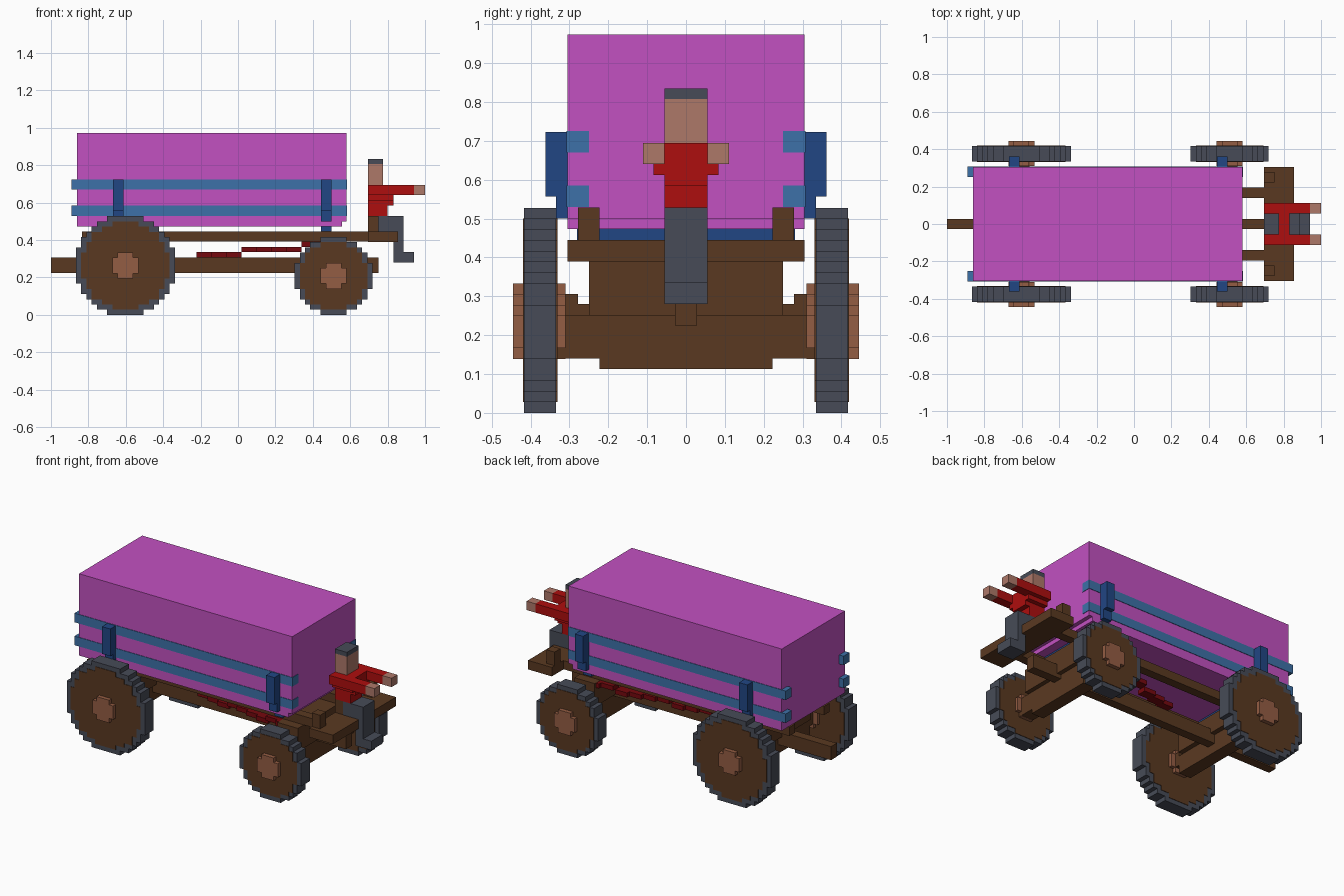
import bpy, bmesh, math

cube = bpy.data.objects.get("Cube")
if cube:
    bpy.data.objects.remove(cube, do_unlink=True)

U = 1 / 36  # block size


def material(name, rgb):
    lin = [(c / 255 / 12.92 if c < 11 else ((c / 255 + 0.055) / 1.055) ** 2.4) for c in rgb] + [1]
    m = bpy.data.materials.new(name)
    m.use_nodes = True
    m.diffuse_color = lin
    m.node_tree.nodes["Principled BSDF"].inputs["Base Color"].default_value = lin
    return m


PURPLE = material("purple canvas", (194, 81, 193))
BROWN = material("brown wood", (90, 57, 33))
GRAY = material("slate gray", (71, 75, 87))
RED = material("red cloth", (174, 14, 14))
DARK_RED = material("dark red paint", (118, 8, 14))
NAVY = material("dark blue", (33, 70, 132))
BLUE = material("light blue", (61, 113, 168))
SKIN = material("skin", (174, 120, 105))
HUB = material("hub wood", (148, 93, 67))


def finish(name, bm, mat):
    bmesh.ops.recalc_face_normals(bm, faces=bm.faces)
    me = bpy.data.meshes.new(name)
    bm.to_mesh(me)
    bm.free()
    me.materials.append(mat)
    ob = bpy.data.objects.new(name, me)
    bpy.context.collection.objects.link(ob)
    return ob


def boxes(name, mat, parts, mirror=False):
    """Each part is (x0, x1, y0, y1, z0, z1); mirror repeats it across y = 0."""
    bm = bmesh.new()
    for x0, x1, y0, y1, z0, z1 in parts:
        for ya, yb in [(y0, y1)] + ([(-y1, -y0)] if mirror else []):
            vs = bmesh.ops.create_cube(bm, size=1)["verts"]
            for v in vs:
                v.co = ((x0 + x1) / 2 + v.co.x * (x1 - x0),
                        (ya + yb) / 2 + v.co.y * (yb - ya),
                        (z0 + z1) / 2 + v.co.z * (z1 - z0))
    return finish(name, bm, mat)


def block_disc(name, mat, cx, cz, n, y0, y1):
    """Prism with a stepped circular outline of radius n + 0.5 blocks."""
    right = []
    for j in range(-n, n + 1):
        w = math.floor(math.sqrt((n + 0.5) ** 2 - j * j)) + 0.5
        right += [(w, j - 0.5), (w, j + 0.5)]
    outline = []
    for p in right + [(-a, b) for a, b in reversed(right)]:
        if not outline or p != outline[-1]:
            outline.append(p)
    bm = bmesh.new()
    face = bm.faces.new([bm.verts.new((cx + a * U, y0, cz + b * U)) for a, b in outline])
    ext = bmesh.ops.extrude_face_region(bm, geom=[face])["geom"]
    verts = [g for g in ext if isinstance(g, bmesh.types.BMVert)]
    bmesh.ops.translate(bm, verts=verts, vec=(0, y1 - y0, 0))
    return finish(name, bm, mat)


# Wheels: tyre, wooden disc and hub
for axle, cx, n in (("rear", -0.602, 9), ("front", 0.511, 7)):
    cz = (n + 0.5) * U
    for side, s in (("left", 1), ("right", -1)):
        name = f"{axle}_{side}_wheel"
        block_disc(name + "_tyre", GRAY, cx, cz, n, s * 0.334, s * 0.417)
        block_disc(name + "_disc", BROWN, cx, cz, n - 1, s * 0.331, s * 0.420)
        block_disc(name + "_hub", HUB, cx, cz, 2, s * 0.31, s * 0.445)

# Undercarriage
boxes("centre_pole", BROWN, [(-1, 0.75, -0.028, 0.028, 0.225, 0.308)])
boxes("side_rails", BROWN, [(-0.835, 0.70, 0.139, 0.194, 0.392, 0.445)], mirror=True)
boxes("front_axle", BROWN, [(0.47, 0.553, -0.333, 0.333, 0.14, 0.25),
                            (0.47, 0.553, -0.222, 0.222, 0.113, 0.14)])
boxes("front_bolster", BROWN, [(0.442, 0.58, -0.25, 0.25, 0.25, 0.392)])
boxes("rear_axle", BROWN, [(-0.643, -0.56, -0.28, 0.28, 0.17, 0.28)])
boxes("rear_axle_ends", BROWN, [(-0.643, -0.56, 0.278, 0.333, 0.222, 0.306)], mirror=True)
boxes("rear_bolster", BROWN, [(-0.67, -0.53, -0.25, 0.25, 0.28, 0.392)])

# Stepped brace bars that spread from the pole towards the front axle
steps = []
count = 9
for i in range(count):
    x0 = -0.222 + i * 0.0803
    y = 0.045 + i * 0.0208
    z = 0.308 + (U if x0 > -0.05 else 0) + (U if x0 > 0.29 else 0)
    steps.append((x0, x0 + 0.0803, y - 0.028, y + 0.028, z, z + U))
boxes("brace_bars", DARK_RED, steps, mirror=True)

# Driver's platform with corner blocks
boxes("driver_platform", BROWN, [(0.694, 0.855, -0.305, 0.305, 0.39, 0.445)])
boxes("platform_blocks", BROWN, [(0.694, 0.75, 0.222, 0.278, 0.445, 0.528)], mirror=True)
boxes("driver_seat", BROWN, [(0.694, 0.75, -0.053, 0.053, 0.445, 0.528)])

# Cargo box
boxes("cargo_box", PURPLE, [(-0.861, 0.555, -0.305, 0.305, 0.473, 0.973),
                            (0.555, 0.58, -0.305, 0.305, 0.50, 0.973)])
boxes("side_slats", BLUE, [(-0.89, 0.583, 0.25, 0.308, 0.53, 0.585),
                           (-0.89, 0.583, 0.25, 0.308, 0.67, 0.725)], mirror=True)

# Blue cradles holding the box
for label, x0 in (("rear", -0.667), ("front", 0.443)):
    x1 = x0 + 0.056
    boxes(label + "_cradle_bar", NAVY, [(x0, x1, -0.28, 0.28, 0.445, 0.50)])
    boxes(label + "_cradle_posts", NAVY, [(x0, x1, 0.305, 0.361, 0.557, 0.723),
                                          (x0, x1, 0.275, 0.334, 0.50, 0.557)], mirror=True)

# Driver
boxes("driver_legs", GRAY, [(0.75, 0.885, -0.055, 0.055, 0.43, 0.528),
                            (0.832, 0.885, -0.055, 0.055, 0.28, 0.44),
                            (0.832, 0.94, -0.055, 0.055, 0.28, 0.335)])
boxes("driver_torso", RED, [(0.694, 0.80, -0.055, 0.055, 0.528, 0.585),
                            (0.694, 0.832, -0.055, 0.055, 0.585, 0.64),
                            (0.694, 0.832, -0.083, 0.083, 0.612, 0.64),
                            (0.694, 0.832, -0.055, 0.055, 0.64, 0.694)])
boxes("driver_arms", RED, [(0.694, 0.94, 0.055, 0.111, 0.64, 0.694)], mirror=True)
boxes("driver_hands", SKIN, [(0.94, 1.0, 0.055, 0.111, 0.64, 0.694)], mirror=True)
boxes("driver_head", SKIN, [(0.694, 0.775, -0.055, 0.055, 0.694, 0.807)])
boxes("driver_hat", GRAY, [(0.694, 0.775, -0.055, 0.055, 0.807, 0.834)])
